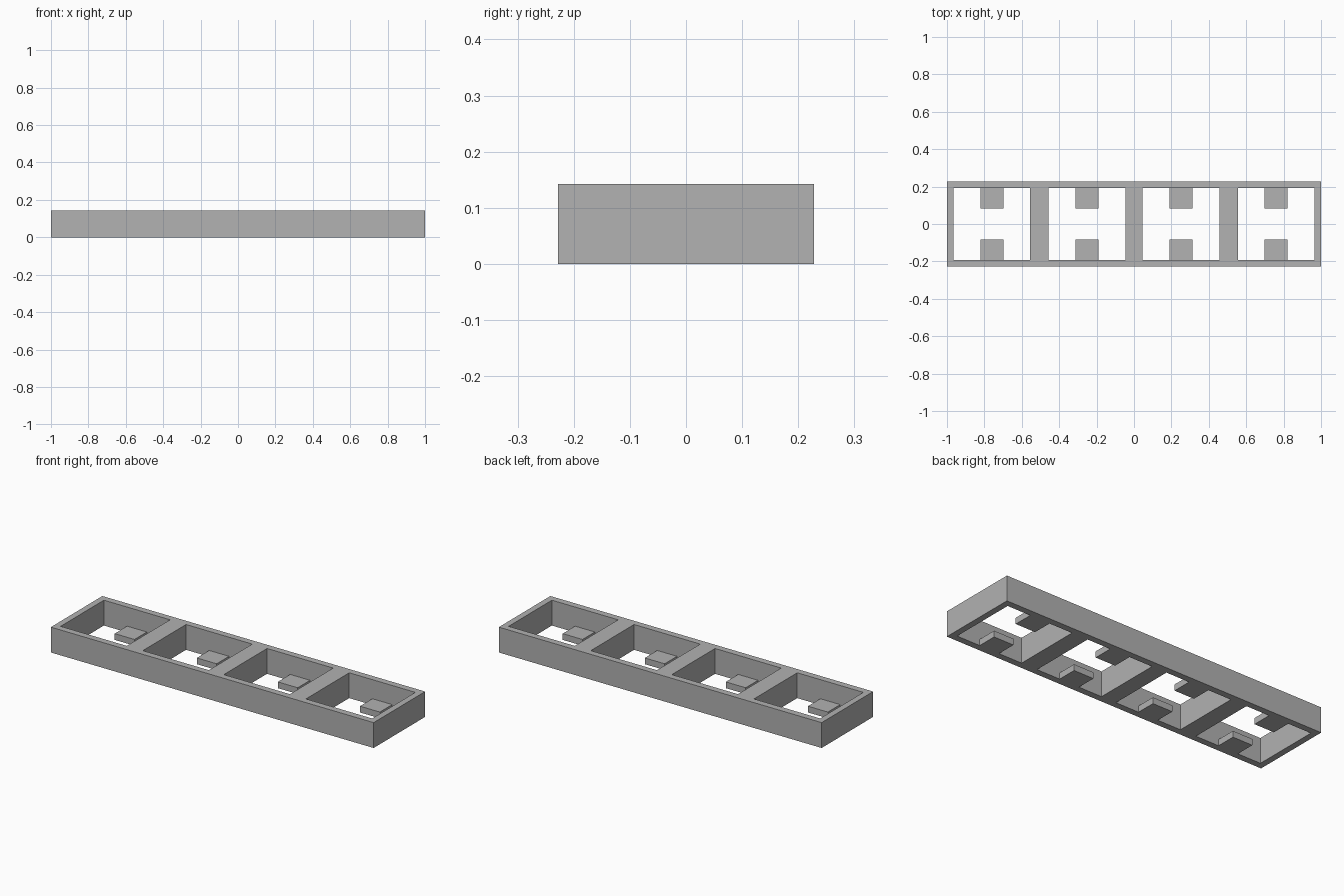
import bpy, bmesh

cube = bpy.data.objects.get("Cube")
if cube:
    bpy.data.objects.remove(cube, do_unlink=True)

LENGTH, DEPTH, HEIGHT = 2.0, 0.456, 0.142
HOLE_LENGTH, HOLE_DEPTH = 0.41, 0.383
BAY_CENTRES = (-0.76, -0.251, 0.251, 0.76)
TAB_WIDTH, TAB_REACH, TAB_THICK = 0.123, 0.082, 0.035

grey = bpy.data.materials.new("plain_grey")
grey.use_nodes = True
colour = (0.445, 0.445, 0.445, 1)
grey.diffuse_color = colour
grey.node_tree.nodes["Principled BSDF"].inputs["Base Color"].default_value = colour


def extruded_plan(name, xs, ys, height, is_open=lambda i, j: False):
    """Fill the cells of a plan grid, skip the open ones, and raise it from the ground."""
    bm = bmesh.new()
    grid = [[bm.verts.new((x, y, 0)) for y in ys] for x in xs]
    for i in range(len(xs) - 1):
        for j in range(len(ys) - 1):
            if not is_open(i, j):
                bm.faces.new((grid[i][j], grid[i + 1][j],
                              grid[i + 1][j + 1], grid[i][j + 1]))
    raised = bmesh.ops.extrude_face_region(bm, geom=bm.faces[:], use_keep_orig=True)
    top = [v for v in raised["geom"] if isinstance(v, bmesh.types.BMVert)]
    bmesh.ops.translate(bm, verts=top, vec=(0, 0, height))
    bmesh.ops.recalc_face_normals(bm, faces=bm.faces[:])
    mesh = bpy.data.meshes.new(name)
    bm.to_mesh(mesh)
    bm.free()
    mesh.materials.append(grey)
    obj = bpy.data.objects.new(name, mesh)
    bpy.context.collection.objects.link(obj)
    return obj


# Frame with four open bays
xs = [-LENGTH / 2]
for c in BAY_CENTRES:
    xs += [c - HOLE_LENGTH / 2, c + HOLE_LENGTH / 2]
xs.append(LENGTH / 2)
ys = [-DEPTH / 2, -HOLE_DEPTH / 2, HOLE_DEPTH / 2, DEPTH / 2]
extruded_plan("frame", xs, ys, HEIGHT, lambda i, j: i % 2 == 1 and j == 1)

# Pair of small ledges at the bottom of each bay
for n, c in enumerate(BAY_CENTRES, 1):
    for side, label in ((-1, "front"), (1, "back")):
        extruded_plan(f"{label}_tab_{n}",
                      [c - TAB_WIDTH / 2, c + TAB_WIDTH / 2],
                      sorted((side * TAB_REACH, side * HOLE_DEPTH / 2)),
                      TAB_THICK)
